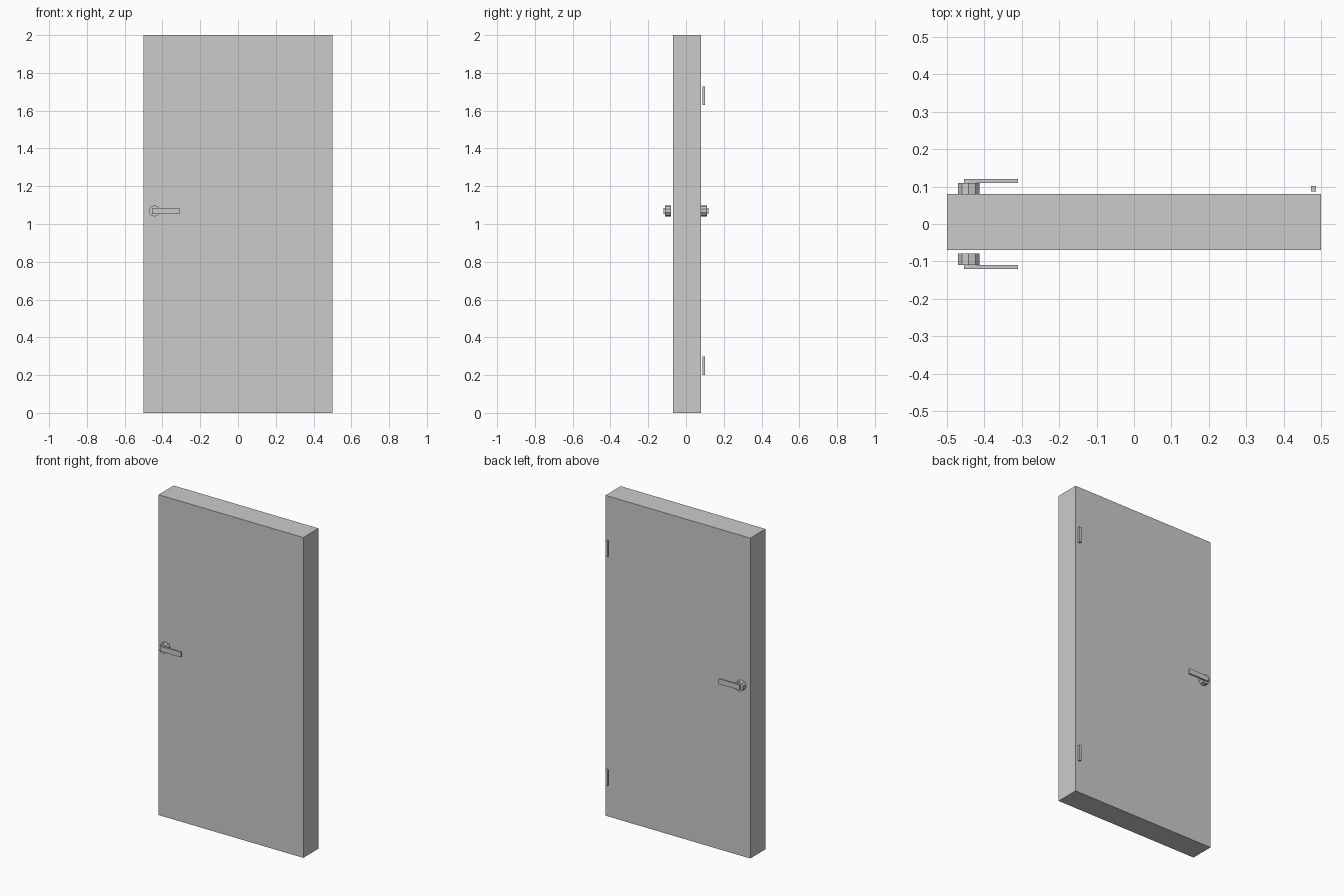
import bpy
import math

if "Cube" in bpy.data.objects:
    bpy.data.objects.remove(bpy.data.objects["Cube"])


def box(name, lo, hi):
    bpy.ops.mesh.primitive_cube_add(size=1, location=[(a + b) / 2 for a, b in zip(lo, hi)])
    ob = bpy.context.object
    ob.name = name
    ob.scale = [b - a for a, b in zip(lo, hi)]
    bpy.ops.object.transform_apply(location=False, rotation=False, scale=True)
    return ob


# Door slab
box("door_panel", (-0.5, -0.07, 0), (0.5, 0.08, 2))

# Handle on each face: round boss plus flat lever
for side, s in (("front", -1), ("back", 1)):
    bpy.ops.mesh.primitive_cylinder_add(vertices=10, radius=0.03, depth=0.031,
                                        location=(-0.442, s * 0.0945, 1.069),
                                        rotation=(math.pi / 2, 0, 0))
    bpy.context.object.name = side + "_handle_boss"
    y0, y1 = sorted((s * 0.109, s * 0.12))
    box(side + "_handle_lever", (-0.455, y0, 1.054), (-0.31, y1, 1.086))

# Hinge knuckles along the back edge
for name, z in (("lower_hinge", 0.2), ("upper_hinge", 1.63)):
    box(name, (0.473, 0.087, z), (0.487, 0.101, z + 0.098))
